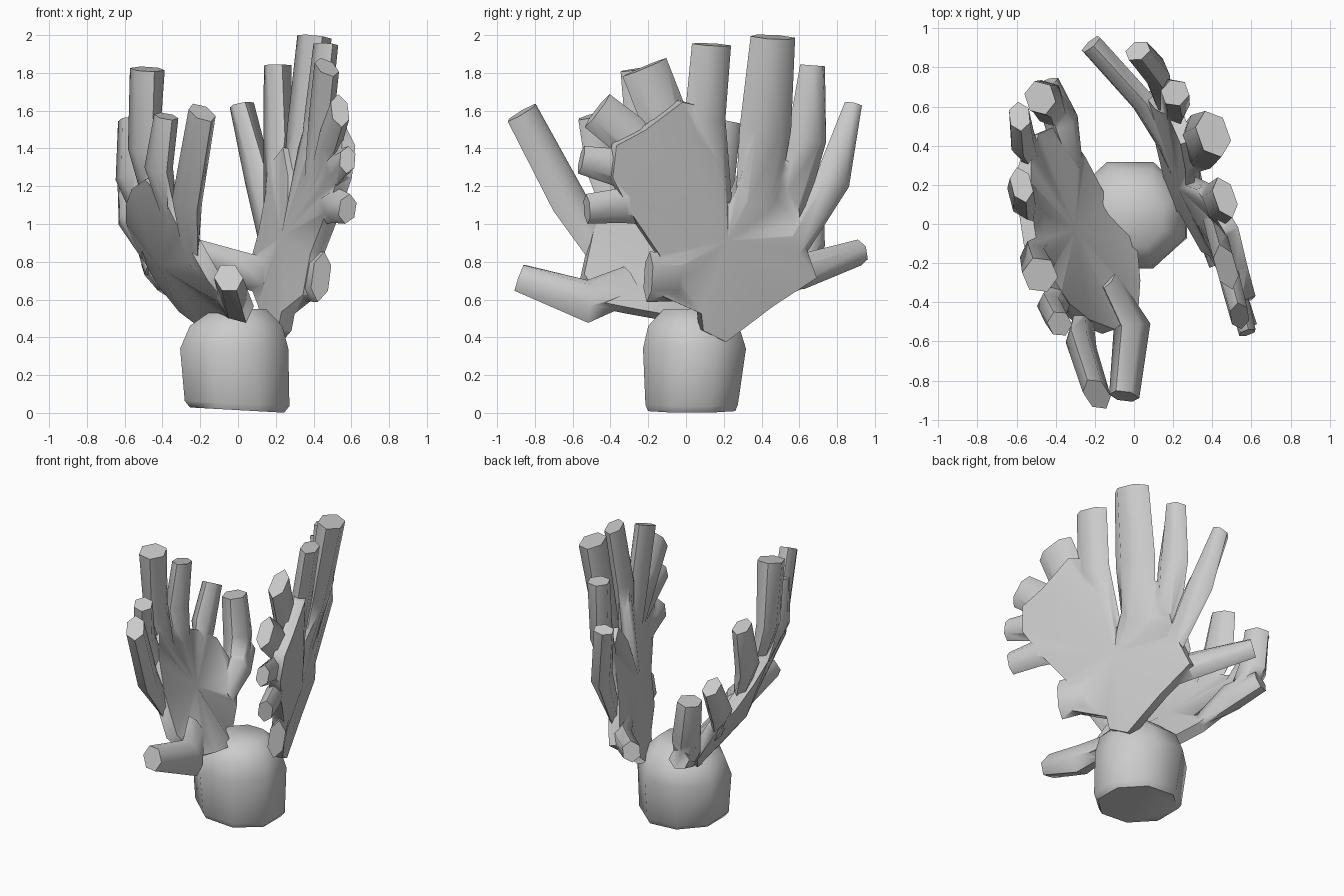
import bpy, bmesh, math
from mathutils import Vector as V

def make(name, bm):
    bmesh.ops.recalc_face_normals(bm, faces=bm.faces[:])
    me = bpy.data.meshes.new(name)
    bm.to_mesh(me)
    bm.free()
    ob = bpy.data.objects.new(name, me)
    bpy.context.collection.objects.link(ob)
    return ob

def select(ob):
    bpy.ops.object.select_all(action='DESELECT')
    ob.select_set(True)
    bpy.context.view_layer.objects.active = ob

def smooth(ob, angle):
    select(ob)
    bpy.ops.object.shade_smooth_by_angle(angle=math.radians(angle))

def loft(bm, rings):
    loops = [[bm.verts.new(p) for p in r] for r in rings]
    n = len(loops[0])
    for a, b in zip(loops, loops[1:]):
        for i in range(n):
            bm.faces.new((a[i], a[(i+1) % n], b[(i+1) % n], b[i]))
    bm.faces.new(loops[0])
    bm.faces.new(loops[-1])

def finger(pts, widths, thicks, normal):
    # flattened six-sided tube along a short path
    pts = [V(p) for p in pts]
    rings = []
    for i, p in enumerate(pts):
        t = (pts[min(i+1, len(pts)-1)] - pts[max(i-1, 0)]).normalized()
        n = (normal - t * normal.dot(t)).normalized()
        s = t.cross(n)
        rings.append([p + s * math.cos(a) * widths[i] / 2 + n * math.sin(a) * thicks[i] / 1.73
                      for a in [k * math.pi / 3 for k in range(6)]])
    bm = bmesh.new()
    loft(bm, rings)
    return make("finger", bm)

def palm(name, rim, centre, normal, edge, mid):
    # lens-shaped plate: rim on both sides plus a thicker centre
    bm = bmesh.new()
    sides = []
    for sgn in (1, -1):
        r = [bm.verts.new(V(p) + normal * sgn * edge / 2) for p in rim]
        c = bm.verts.new(V(centre) + normal * sgn * mid / 2)
        for i in range(len(r)):
            bm.faces.new((r[i], r[(i+1) % len(r)], c))
        sides.append(r)
    a, b = sides
    for i in range(len(a)):
        j = (i+1) % len(a)
        bm.faces.new((a[i], a[j], b[j], b[i]))
    return make(name, bm)

def fan(name, rim, centre, normal, edge, mid, fingers):
    # plate and fingers fused into one skin
    body = palm(name, rim, centre, normal, edge, mid)
    for pts, w, t in fingers:
        f = finger(pts, w, t, normal)
        select(body)
        m = body.modifiers.new("fuse", 'BOOLEAN')
        m.operation, m.solver, m.object = 'UNION', 'EXACT', f
        bpy.ops.object.modifier_apply(modifier=m.name)
        bpy.data.objects.remove(f)
    smooth(body, 62)

# base lump
bm = bmesh.new()
rings = []
for z, rad_x, rad_y, cx, cy in ((.015, .27, .25, -.005, .03), (.05, .30, .265, -.005, .03), (.34, .31, .295, -.02, .045),
                                (.46, .265, .26, -.01, .04), (.55, .15, .16, .01, .03)):
    rings.append([(cx + rad_x * math.cos(a), cy + rad_y * math.sin(a), z - (.015 * math.cos(a) if z < .1 else 0))
                  for a in [math.pi / 8 + k * math.pi / 4 for k in range(8)]])
loft(bm, rings)
smooth(make("base_lump", bm), 50)

# right fan
def rx(y, z):
    return .20 + .15 * (z - .4) - .35 * (y - .2) + (.03 if y < 0 else 0)
nr = V((1, .35, -.15)).normalized()
rim = [(.2, .38), (.08, .44), (.07, .53), (-.13, .62), (-.15, .84), (-.3, 1.06), (-.4, 1.25), (-.38, 1.42), (-.23, 1.5),
       (-.03, 1.65), (.1, 1.62), (.19, 1.4), (.21, 1.08), (.28, 1.25), (.42, 1.4), (.56, 1.32), (.6, .95),
       (.68, .72), (.45, .57)]
palm_r = [(rx(y, z), y, z) for y, z in rim]
fan("right_fan", palm_r, (rx(.2, .92) + .01, .2, .92), nr, .075, .13, (
    ([(.16, .38, .72), (.05, .62, .75), (-.22, .92, .85)], (.2, .19, .14), (.04, .11, .11)),
    ([(.17, .52, .8), (.11, .78, 1.24), (.02, .885, 1.63)], (.16, .2, .1), (.04, .12, .12)),
    ([(.17, .5, .9), (.21, .64, 1.45), (.21, .67, 1.84)], (.18, .22, .14), (.04, .12, .13)),
    ([(.26, .36, 1.0), (.34, .42, 1.5), (.405, .46, 1.99)], (.22, .29, .25), (.04, .12, .15)),
    ([(.34, .15, 1.1), (.42, .1, 1.55), (.465, .135, 1.95)], (.2, .23, .22), (.04, .11, .1)),
    ([(.38, .0, 1.2), (.44, -.11, 1.55), (.47, -.22, 1.83)], (.16, .26, .26), (.04, .1, .1)),
    ([(.4, -.05, 1.2), (.49, -.28, 1.45), (.54, -.47, 1.6)], (.14, .23, .22), (.04, .1, .09)),
    ([(.42, -.1, 1.22), (.53, -.36, 1.3), (.58, -.555, 1.34)], (.14, .2, .15), (.04, .09, .08)),
    ([(.38, -.0, 1.05), (.51, -.33, 1.1), (.58, -.525, 1.08)], (.14, .19, .16), (.04, .1, .09)),
    ([(.27, .1, .72), (.37, -.05, .72), (.44, -.2, .72)], (.18, .26, .27), (.04, .08, .1))))

# left fan
nl = V((.85, .3, .4)).normalized()
rim = [(-.02, -.08, .5), (.0, -.3, .54), (-.01, -.45, .57), (-.13, -.55, .72), (-.26, -.5, .95), (-.36, -.42, 1.15),
       (-.46, -.27, 1.25), (-.53, -.1, 1.2), (-.56, .1, 1.12), (-.56, .3, 1.02), (-.52, .45, .92), (-.4, .5, .7),
       (-.28, .33, .55), (-.16, .1, .46)]
fan("left_fan", rim, (-.36, -.05, .8), nl, .075, .14, (
    ([(-.13, -.28, .69), (-.01, -.52, .59), (-.05, -.88, .715)], (.2, .25, .17), (.06, .15, .13)),
    ([(-.25, -.42, .8), (-.27, -.62, 1.12), (-.19, -.87, 1.59)], (.16, .22, .2), (.04, .12, .11)),
    ([(-.34, -.32, .95), (-.42, -.44, 1.3), (-.38, -.51, 1.57)], (.16, .2, .14), (.04, .12, .11)),
    ([(-.42, -.13, .95), (-.5, -.2, 1.4), (-.48, -.26, 1.82)], (.18, .24, .19), (.04, .13, .16)),
    ([(-.48, .1, .95), (-.575, .14, 1.25), (-.575, .2, 1.55)], (.2, .25, .19), (.04, .12, .1)),
    ([(-.49, .3, .85), (-.57, .43, 1.03), (-.585, .55, 1.26)], (.2, .2, .17), (.04, .12, .1)),
    ([(-.3, .3, .62), (-.37, .52, .72), (-.45, .72, .78)], (.14, .2, .13), (.06, .15, .12)),
    ([(-.42, .58, .76), (-.45, .64, .9), (-.48, .645, 1.17)], (.18, .2, .18), (.14, .16, .14))))
